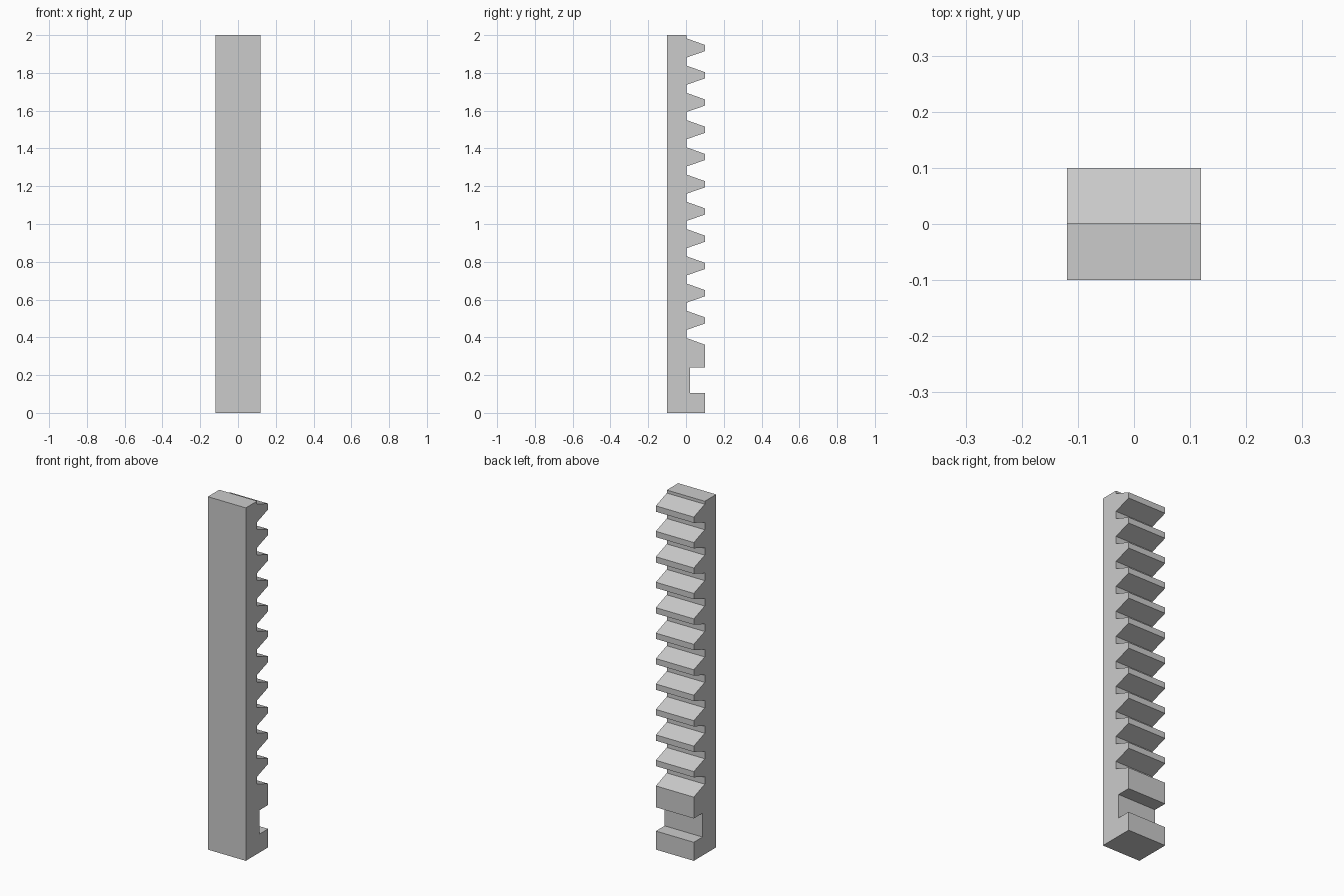
import bpy
import bmesh

cube = bpy.data.objects.get("Cube")
if cube:
    bpy.data.objects.remove(cube, do_unlink=True)

HALF_WIDTH = 0.119
FRONT, ROOT, TIP, NOTCH = -0.1, 0.002, 0.1, 0.022
PITCH, TEETH = 0.1442, 11
TOP_TOOTH = 1.983

# Side profile (y, z): base block with its square notch
profile = [(FRONT, 0), (TIP, 0), (TIP, 0.105), (NOTCH, 0.105),
           (NOTCH, 0.24), (TIP, 0.24), (TIP, 0.361),
           (ROOT, TOP_TOOTH - TEETH * PITCH)]

# Tapered teeth, from the lowest to the highest
for i in reversed(range(TEETH)):
    top = TOP_TOOTH - i * PITCH
    profile += [(ROOT, top - 0.102), (TIP, top - 0.068),
                (TIP, top - 0.035), (ROOT, top)]
profile += [(ROOT, 2), (FRONT, 2)]

# Extrude the profile across the full width
bm = bmesh.new()
side = bm.faces.new([bm.verts.new((-HALF_WIDTH, y, z)) for y, z in profile])
result = bmesh.ops.extrude_face_region(bm, geom=[side], use_keep_orig=True)
moved = [v for v in result["geom"] if isinstance(v, bmesh.types.BMVert)]
bmesh.ops.translate(bm, verts=moved, vec=(2 * HALF_WIDTH, 0, 0))
bmesh.ops.recalc_face_normals(bm, faces=bm.faces)

mesh = bpy.data.meshes.new("gear_rack")
bm.to_mesh(mesh)
bm.free()
rack = bpy.data.objects.new("gear_rack", mesh)
bpy.context.collection.objects.link(rack)

# Plain grey finish
grey = bpy.data.materials.new("light_grey")
grey.use_nodes = True
colour = (0.6, 0.6, 0.6, 1)
grey.diffuse_color = colour
grey.node_tree.nodes["Principled BSDF"].inputs["Base Color"].default_value = colour
mesh.materials.append(grey)
